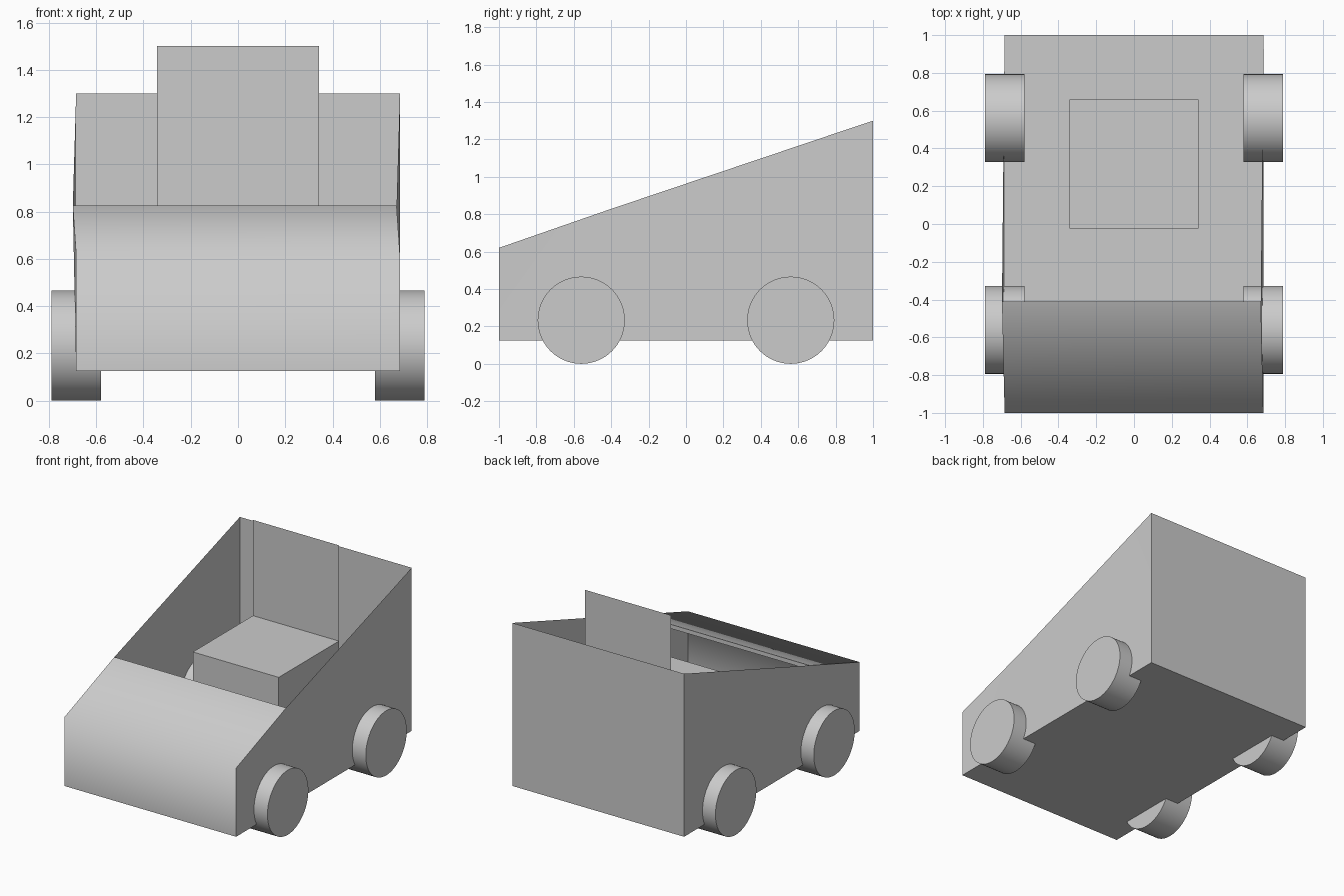
import bpy, bmesh
from math import pi

if "Cube" in bpy.data.objects:
    bpy.data.objects.remove(bpy.data.objects["Cube"])

W, FLOOR, SEAT = 0.685, 0.125, 0.685


def make(name, verts, faces):
    me = bpy.data.meshes.new(name)
    me.from_pydata(verts, [], faces)
    bm = bmesh.new()
    bm.from_mesh(me)
    bmesh.ops.recalc_face_normals(bm, faces=bm.faces)
    bm.to_mesh(me)
    bm.free()
    ob = bpy.data.objects.new(name, me)
    bpy.context.collection.objects.link(ob)
    return ob


def smooth(ob, angle):
    bpy.ops.object.select_all(action='DESELECT')
    ob.select_set(True)
    bpy.context.view_layer.objects.active = ob
    bpy.ops.object.shade_smooth_by_angle(angle=angle)


# Open body: thin sheet swept around a side profile (y, z, sideways shift)
profile = [(-0.41, 0.825, -0.014), (-1, 0.62, 0), (-1, FLOOR, 0),
           (1, FLOOR, 0), (1, 1.3, 0)]
n = len(profile)
verts = [(s * W + dx, y, z) for s in (-1, 1) for y, z, dx in profile]
faces = [(i, i + 1, i + 1 + n, i + n) for i in range(n - 1)]
# side walls fan out from the hood's rear corner
for k in (0, n):
    faces += [(k, k + i, k + i + 1) for i in range(1, n - 1)]
# small lip under the hood's rear edge
verts += [(-W - 0.012, -0.41, 0.795), (W - 0.014, -0.41, 0.795)]
body = make("body", verts, faces)
lip = make("hood_lip", [verts[0], verts[n], verts[-1], verts[-2]], [(0, 1, 2, 3)])
bm = bmesh.new()
bm.from_mesh(body.data)
bmesh.ops.delete(bm, geom=[v for v in bm.verts if not v.link_faces], context='VERTS')
bm.to_mesh(body.data)
bm.free()
smooth(body, pi * 0.42)

# Seat: cube on the floor
bpy.ops.mesh.primitive_cube_add(size=SEAT, location=(0, 0.66 - SEAT / 2, FLOOR + SEAT / 2))
bpy.context.object.name = "seat"

# Seat back: thin upright panel
h, top = SEAT / 2, FLOOR + SEAT
make("seat_back", [(-h, 0.66, top), (h, 0.66, top), (h, 0.66, 1.5), (-h, 0.66, 1.5)],
     [(0, 1, 2, 3)])

# Four wheels
for side, sx in (("left", -1), ("right", 1)):
    for end, y in (("front", -0.56), ("back", 0.56)):
        bpy.ops.mesh.primitive_cylinder_add(vertices=64, radius=0.233, depth=0.21,
                                            location=(sx * 0.685, y, 0.233),
                                            rotation=(0, pi / 2, 0))
        wheel = bpy.context.object
        wheel.name = f"{end}_{side}_wheel"
        smooth(wheel, pi / 6)
